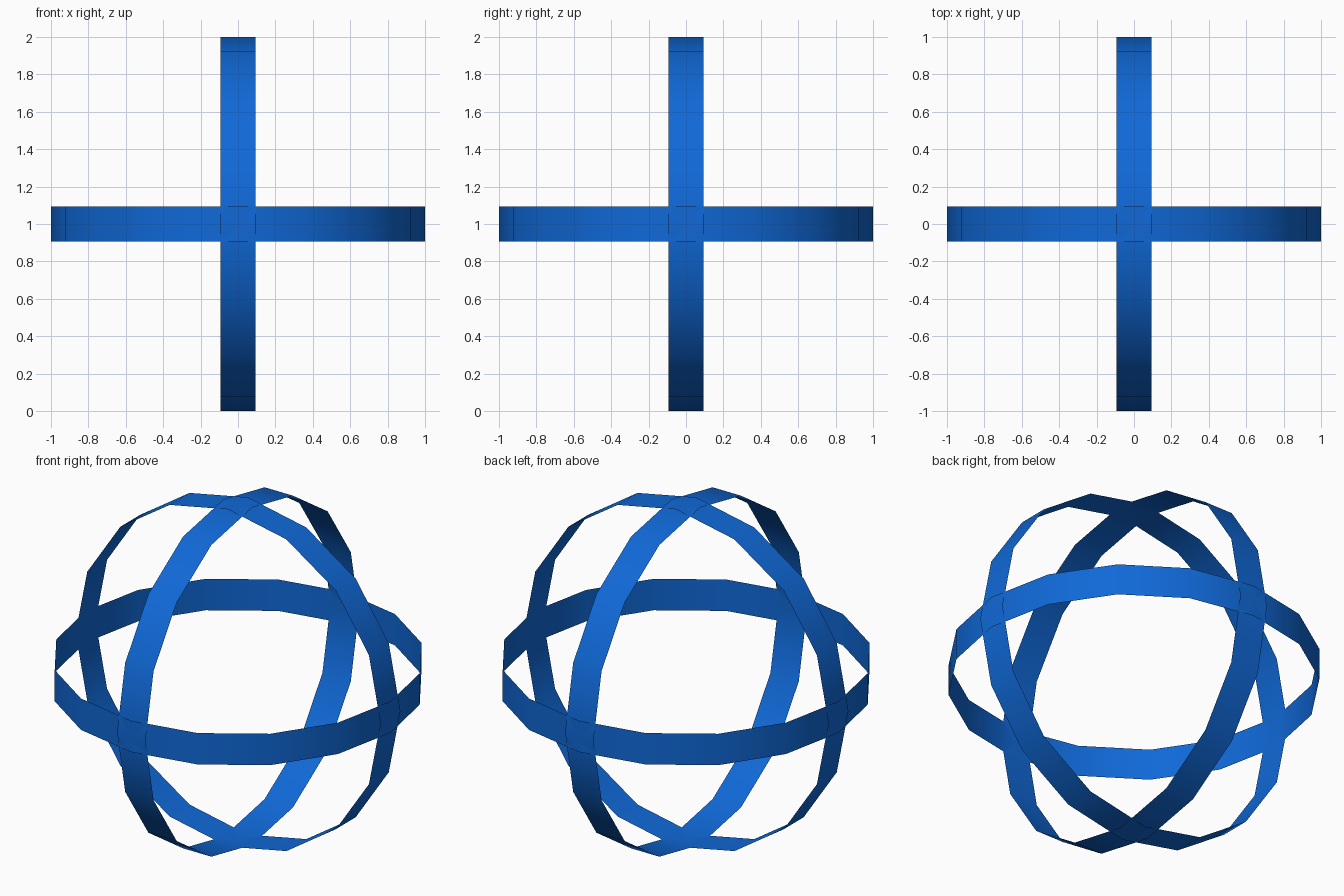
import bpy
from math import radians

cube = bpy.data.objects.get("Cube")
if cube:
    bpy.data.objects.remove(cube, do_unlink=True)

RADIUS = 1.0
WIDTH = 0.186

blue = bpy.data.materials.new("blue")
blue.use_nodes = True
colour = (0.005, 0.14, 0.68, 1)
blue.diffuse_color = colour
blue.node_tree.nodes["Principled BSDF"].inputs["Base Color"].default_value = colour


def band(name, rotation):
    """Thin open hoop with sixteen smooth-shaded sides."""
    bpy.ops.mesh.primitive_cylinder_add(
        vertices=16, radius=RADIUS, depth=WIDTH, end_fill_type='NOTHING',
        location=(0, 0, RADIUS), rotation=rotation)
    ring = bpy.context.object
    ring.name = name
    ring.data.materials.append(blue)
    bpy.ops.object.transform_apply(location=False, rotation=True, scale=False)
    bpy.ops.object.shade_smooth_by_angle(angle=radians(30))


# Three hoops crossing at right angles
band("horizontal_ring", (0, 0, 0))
band("front_facing_ring", (radians(90), 0, 0))
band("side_facing_ring", (0, radians(90), 0))
